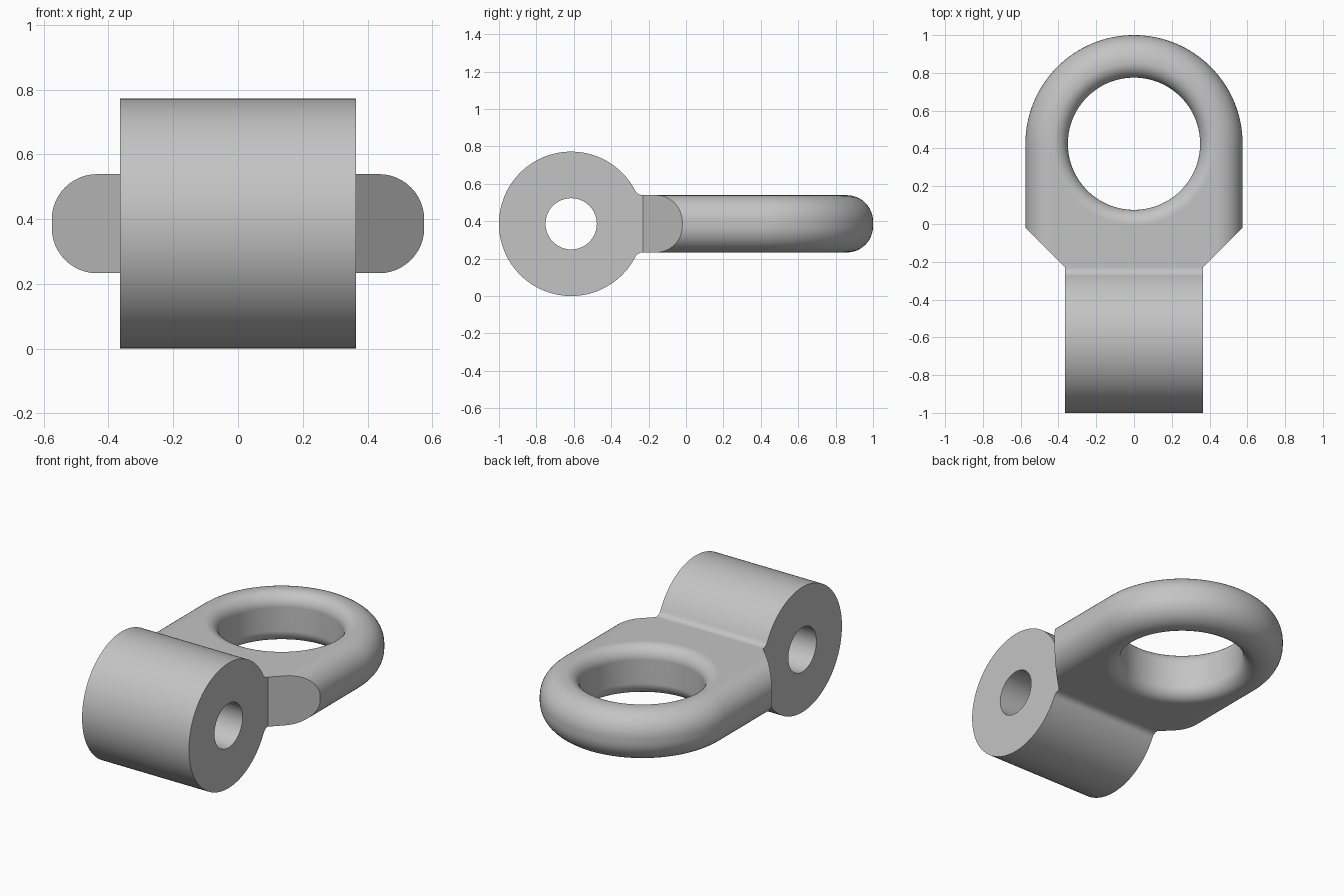
import bpy, bmesh
from math import sin, cos, pi, sqrt, atan2
from mathutils import Vector

if "Cube" in bpy.data.objects:
    bpy.data.objects.remove(bpy.data.objects["Cube"])

MID = 0.386             # height of the centre plane
HALF = 0.153            # half thickness of the eye plate
KNUCKLE_R, KNUCKLE_Y, KNUCKLE_W = 0.386, -0.614, 0.365
JOINT_Y = -0.23         # where the plate meets the knuckle
EYE_Y, EYE_OUT, EYE_IN = 0.425, 0.575, 0.35
ROUND_OUT, ROUND_IN = 0.14, 0.08
BORE_R = 0.137
STEPS = 12

steel = bpy.data.materials.new("grey steel")
steel.use_nodes = True
steel.diffuse_color = (0.55, 0.55, 0.55, 1)
steel.node_tree.nodes["Principled BSDF"].inputs["Base Color"].default_value = steel.diffuse_color


def loft(bm, loops):
    """Join closed point loops in order and cap both ends."""
    rings = [[bm.verts.new(p) for p in loop] for loop in loops]
    for a, b in zip(rings, rings[1:]):
        for i in range(len(a)):
            j = (i + 1) % len(a)
            bm.faces.new((a[i], a[j], b[j], b[i]))
    bm.faces.new(rings[0])
    bm.faces.new(rings[-1])


def finish(bm, name):
    bmesh.ops.recalc_face_normals(bm, faces=bm.faces)
    mesh = bpy.data.meshes.new(name)
    bm.to_mesh(mesh)
    bm.free()
    mesh.materials.append(steel)
    obj = bpy.data.objects.new(name, mesh)
    bpy.context.collection.objects.link(obj)
    return obj


def activate(obj):
    bpy.ops.object.select_all(action='DESELECT')
    obj.select_set(True)
    bpy.context.view_layer.objects.active = obj


def cut(obj, cutter):
    mod = obj.modifiers.new("hole", 'BOOLEAN')
    mod.operation, mod.solver, mod.object = 'DIFFERENCE', 'EXACT', cutter
    activate(obj)
    bpy.ops.object.modifier_apply(modifier=mod.name)
    bpy.data.objects.remove(cutter)


def circle(r, n=128):
    return [(r * cos(2 * pi * i / n), r * sin(2 * pi * i / n)) for i in range(n)]


# Eye plate: U outline with a rounded rim
def u_outline(inset, z):
    r = EYE_OUT - inset
    arc = [(r * cos(pi * i / 64), EYE_Y + r * sin(pi * i / 64), z) for i in range(65)]
    return arc + [(-r, -0.4, z), (r, -0.4, z)]


quarter = [pi / 2 * i / STEPS for i in range(STEPS + 1)]
rim = [(ROUND_OUT * (1 - cos(a)), HALF - ROUND_OUT * (1 - sin(a))) for a in quarter]
levels = [(d, MID - z) for d, z in reversed(rim)] + [(d, MID + z) for d, z in rim]
bm = bmesh.new()
loft(bm, [u_outline(d, z) for d, z in levels])

# Square end and two slanted shoulders
for x, normal in ((0, (0, -1, 0)), (KNUCKLE_W, (1, -1, 0)), (-KNUCKLE_W, (-1, -1, 0))):
    res = bmesh.ops.bisect_plane(
        bm, geom=bm.verts[:] + bm.edges[:] + bm.faces[:], dist=1e-5,
        plane_co=(x, JOINT_Y, 0), plane_no=Vector(normal).normalized(), clear_outer=True)
    rim_edges = [e for e in bm.edges if e.is_boundary]
    bmesh.ops.edgeloop_fill(bm, edges=rim_edges)
plate = finish(bm, "eye_plate")

# Eye opening with rounded lips
lip = [(EYE_IN + ROUND_IN * (1 - cos(a)), HALF - ROUND_IN * (1 - sin(a))) for a in quarter]
lip.append((EYE_IN + ROUND_IN, HALF + 0.1))
stack = [(r, MID - z) for r, z in reversed(lip)] + [(r, MID + z) for r, z in lip]
bm = bmesh.new()
loft(bm, [[(x, EYE_Y + y, z) for x, y in circle(r)] for r, z in stack])
cut(plate, finish(bm, "eye_cutter"))

# Knuckle: round side profile with small fillets into the plate
reach = JOINT_Y - KNUCKLE_Y
fillet = (reach ** 2 - KNUCKLE_R ** 2 + HALF ** 2) / (2 * (KNUCKLE_R - HALF))
start = atan2(HALF + fillet, reach)
barrel = [start + (2 * pi - 2 * start) * i / 110 for i in range(111)]
profile = [(KNUCKLE_R * cos(a), KNUCKLE_R * sin(a)) for a in barrel]
sweep = [start + pi + (pi / 2 - start) * i / 8 for i in range(1, 9)]
upper = [(reach + fillet * cos(a), HALF + fillet + fillet * sin(a)) for a in sweep]
profile = [(y, -z) for y, z in reversed(upper)][::-1] and \
    profile + [(y, -z) for y, z in upper] + upper[::-1]
bm = bmesh.new()
loft(bm, [[(x, KNUCKLE_Y + y, MID + z) for y, z in profile] for x in (-KNUCKLE_W, KNUCKLE_W)])
knuckle = finish(bm, "knuckle")

# Pin bore through the knuckle
bm = bmesh.new()
loft(bm, [[(x, KNUCKLE_Y + y, MID + z) for y, z in circle(BORE_R, 64)] for x in (-0.5, 0.5)])
cut(knuckle, finish(bm, "bore_cutter"))

# Weld both parts into one continuous body
activate(plate)
knuckle.select_set(True)
bpy.ops.object.join()
plate.name = "eye_end"
bm = bmesh.new()
bm.from_mesh(plate.data)
inner = [f for f in bm.faces if all(abs(v.co.y - JOINT_Y) < 1e-4 for v in f.verts)]
bmesh.ops.delete(bm, geom=inner, context='FACES')
bmesh.ops.remove_doubles(bm, verts=bm.verts, dist=1e-4)
bm.to_mesh(plate.data)
bm.free()

activate(plate)
bpy.ops.object.shade_smooth_by_angle(angle=pi / 6)
weighted = plate.modifiers.new("even shading", 'WEIGHTED_NORMAL')
weighted.keep_sharp = True
